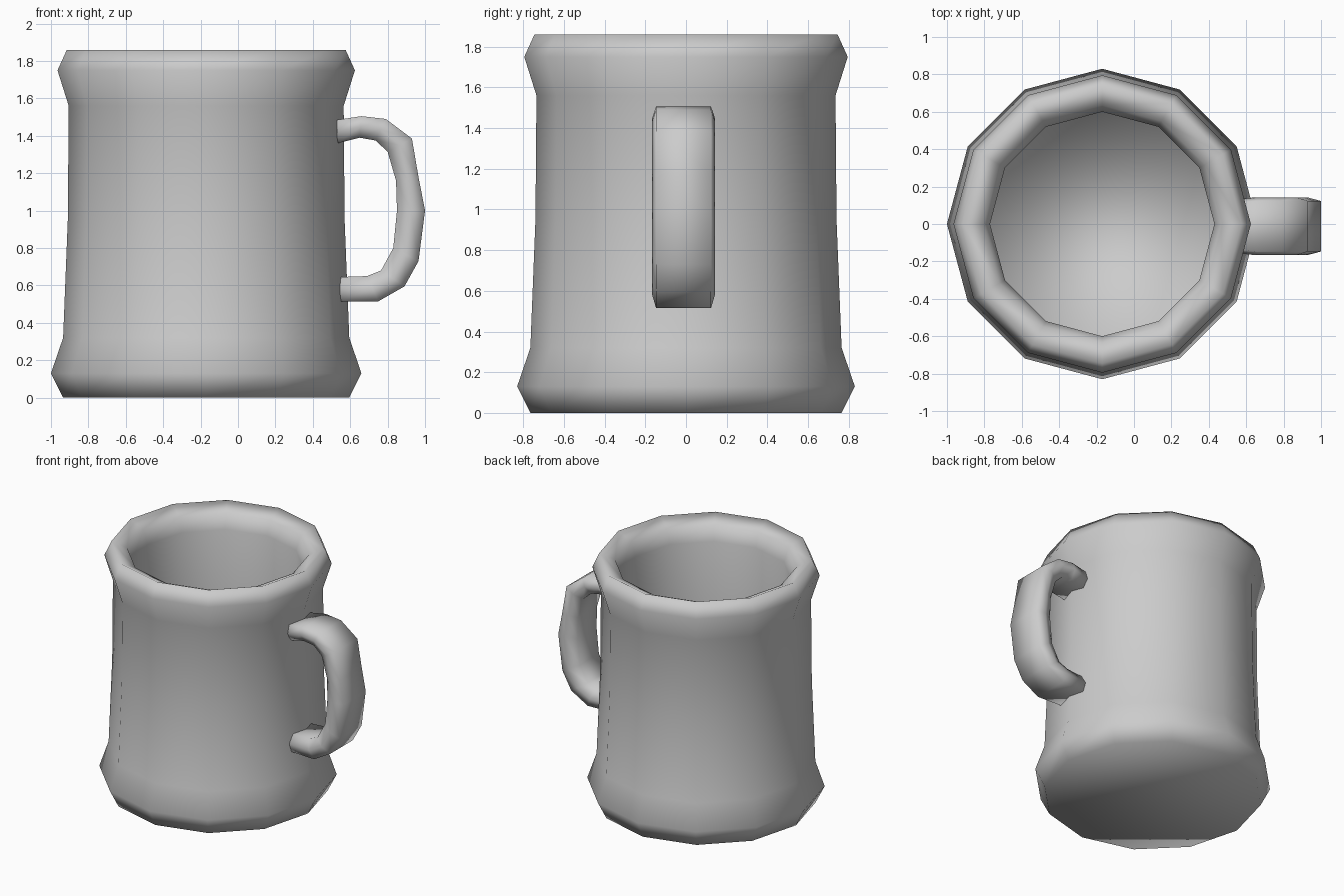
import bpy
import bmesh
from math import cos, sin, tau

if "Cube" in bpy.data.objects:
    bpy.data.objects.remove(bpy.data.objects["Cube"])


def skin(name, rings):
    """Bridge a list of equal-sized point rings, cap both ends, shade smooth."""
    bm = bmesh.new()
    loops = [[bm.verts.new(p) for p in ring] for ring in rings]
    n = len(loops[0])
    for a, b in zip(loops, loops[1:]):
        for i in range(n):
            j = (i + 1) % n
            bm.faces.new((a[i], a[j], b[j], b[i]))
    bm.faces.new(loops[0][::-1])
    bm.faces.new(loops[-1])
    bmesh.ops.recalc_face_normals(bm, faces=bm.faces)
    for f in bm.faces:
        f.smooth = True
    mesh = bpy.data.meshes.new(name)
    bm.to_mesh(mesh)
    bm.free()
    obj = bpy.data.objects.new(name, mesh)
    bpy.context.collection.objects.link(obj)
    return obj


# Mug body: 12-sided lathe, outside from base to rim, then down the inside to the floor
SIDES, CENTRE_X = 12, -0.17
profile = [(0.765, 0.0), (0.83, 0.13), (0.765, 0.32), (0.74, 0.95),
           (0.735, 1.56), (0.795, 1.75), (0.745, 1.86),
           (0.635, 1.81), (0.60, 1.70), (0.60, 0.95), (0.60, 0.15)]
skin("mug_body", [[(CENTRE_X + r * cos(tau * i / SIDES), r * sin(tau * i / SIDES), z)
                   for i in range(SIDES)] for r, z in profile])

# Handle: six-sided section swept through (outer x, z, inner x, z) stations
stations = [(0.53, 1.485, 0.53, 1.36), (0.66, 1.505, 0.65, 1.39),
            (0.79, 1.49, 0.735, 1.375), (0.93, 1.385, 0.80, 1.315),
            (0.965, 1.18, 0.845, 1.16), (1.0, 1.0, 0.85, 1.0),
            (0.965, 0.73, 0.83, 0.80), (0.89, 0.595, 0.765, 0.68),
            (0.75, 0.515, 0.69, 0.65), (0.545, 0.515, 0.545, 0.645)]
# (share of the way from outer to inner, half-width side)
section = [(0, -0.135), (0, 0.135), (0.5, 0.155), (1, 0.115), (1, -0.115), (0.5, -0.155)]
HANDLE_Y = -0.012
rings = []
for k, (ox, oz, ix, iz) in enumerate(stations):
    width = 0.92 if k in (0, len(stations) - 1) else 1.0
    rings.append([(ox + (ix - ox) * t, HANDLE_Y + w * width, oz + (iz - oz) * t)
                  for t, w in section])
skin("handle", rings)
